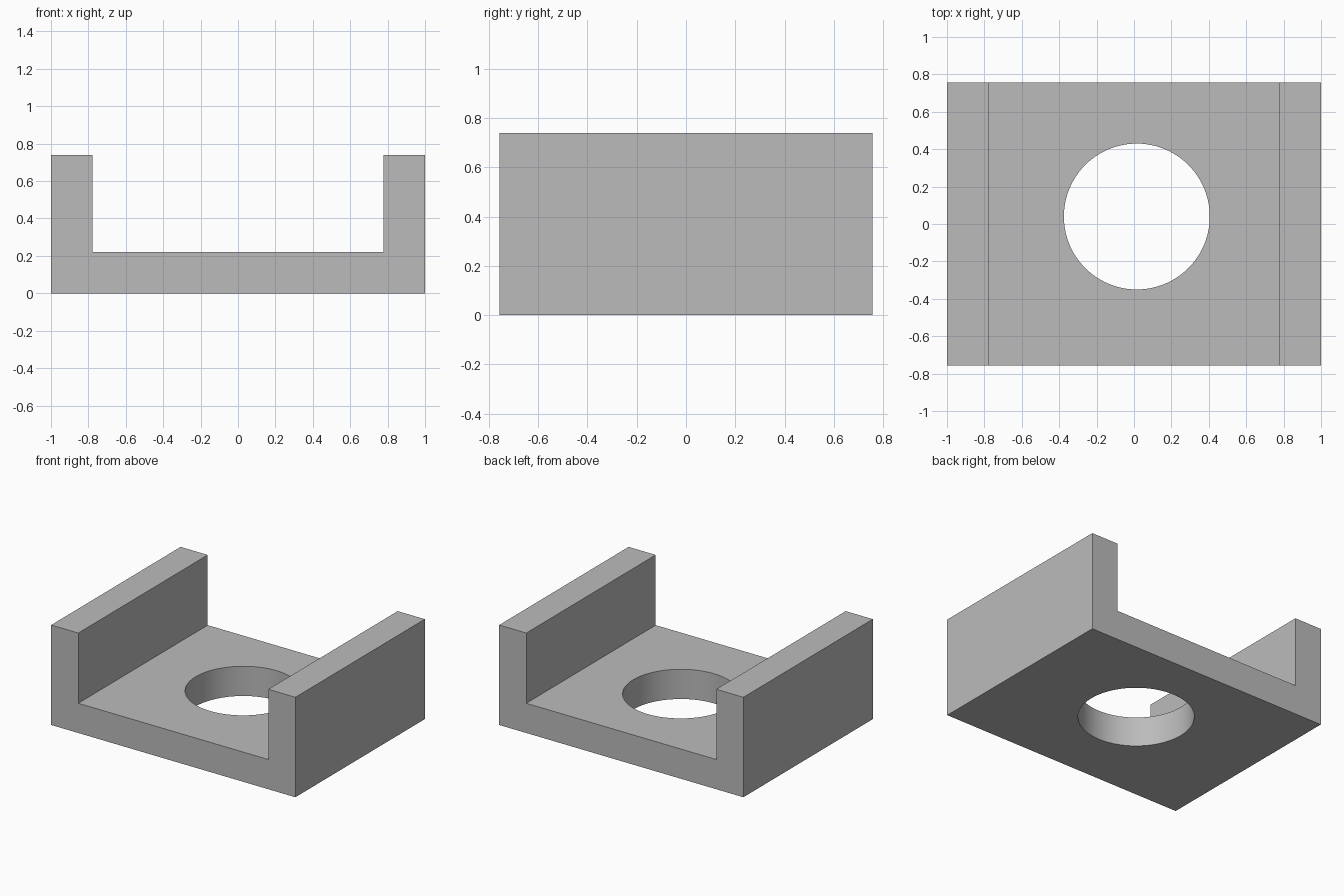
import bpy
import bmesh
from math import radians
from mathutils import Vector

if "Cube" in bpy.data.objects:
    bpy.data.objects.remove(bpy.data.objects["Cube"], do_unlink=True)

HALF_W, HALF_D = 1.0, 0.757
HEIGHT, FLOOR, WALL = 0.74, 0.22, 0.222
HOLE_CENTRE, HOLE_RADIUS = (0.015, 0.04), 0.39

# Plain grey material
grey = bpy.data.materials.new("plain grey")
grey.use_nodes = True
colour = (0.5, 0.5, 0.5, 1.0)
grey.diffuse_color = colour
grey.node_tree.nodes["Principled BSDF"].inputs["Base Color"].default_value = colour

# U-shaped channel: half profile mirrored, then extruded front to back
inner = HALF_W - WALL
half = [(HALF_W, 0), (HALF_W, HEIGHT), (inner, HEIGHT), (inner, FLOOR)]
profile = half + [(-x, z) for x, z in reversed(half)]
bm = bmesh.new()
face = bm.faces.new([bm.verts.new((x, -HALF_D, z)) for x, z in profile])
result = bmesh.ops.extrude_face_region(bm, geom=[face])
back = [v for v in result["geom"] if isinstance(v, bmesh.types.BMVert)]
bmesh.ops.translate(bm, verts=back, vec=Vector((0, 2 * HALF_D, 0)))
bmesh.ops.recalc_face_normals(bm, faces=bm.faces[:])
mesh = bpy.data.meshes.new("channel_bracket")
bm.to_mesh(mesh)
bm.free()
mesh.materials.append(grey)
bracket = bpy.data.objects.new("channel_bracket", mesh)
bpy.context.collection.objects.link(bracket)

# Round hole through the floor
bpy.ops.mesh.primitive_cylinder_add(vertices=96, radius=HOLE_RADIUS, depth=1,
                                    location=(*HOLE_CENTRE, FLOOR / 2))
cutter = bpy.context.object
cutter.name = "hole_cutter"
cutter.hide_render = True
cutter.data.materials.append(grey)
cut = bracket.modifiers.new("floor_hole", "BOOLEAN")
cut.operation = "DIFFERENCE"
cut.solver = "EXACT"
cut.object = cutter

# Apply the cut, then smooth the hole wall and keep the edges sharp
bpy.ops.object.select_all(action="DESELECT")
bracket.select_set(True)
bpy.context.view_layer.objects.active = bracket
bpy.ops.object.modifier_apply(modifier=cut.name)
bpy.data.objects.remove(cutter, do_unlink=True)
bpy.ops.object.shade_smooth_by_angle(angle=radians(30))
